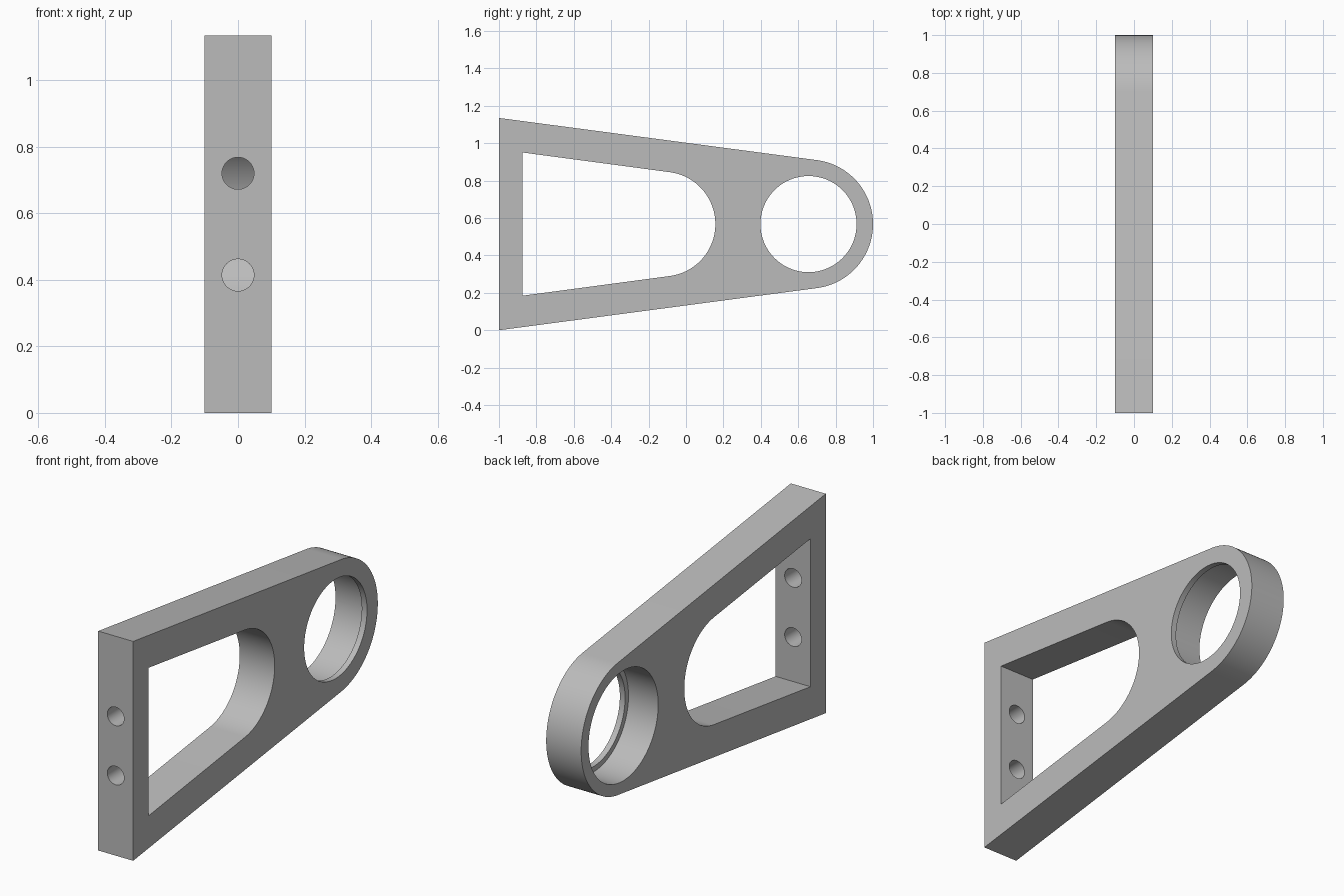
import bpy
import bmesh
from math import asin, atan2, cos, hypot, pi, sin
from mathutils import Matrix

cube = bpy.data.objects.get("Cube")
if cube:
    bpy.data.objects.remove(cube, do_unlink=True)

MID = 0.5675      # height of the symmetry plane
HALF = 0.1        # half thickness of the arm
BORE_Y = 0.655    # centre of the bearing bore

grey = bpy.data.materials.new("plain grey")
grey.use_nodes = True
colour = (0.5, 0.5, 0.5, 1)
grey.diffuse_color = colour
grey.node_tree.nodes["Principled BSDF"].inputs["Base Color"].default_value = colour


def finish(name, bm):
    bmesh.ops.recalc_face_normals(bm, faces=bm.faces)
    mesh = bpy.data.meshes.new(name)
    bm.to_mesh(mesh)
    bm.free()
    mesh.materials.append(grey)
    obj = bpy.data.objects.new(name, mesh)
    bpy.context.collection.objects.link(obj)
    return obj


def tapered_prism(name, y_end, half_height, y_round, radius, half_width, steps=64):
    """Flat end at y_end, straight sides tangent to a round end."""
    run = y_round - y_end
    slope = atan2(half_height, run) - asin(radius / hypot(run, half_height))
    start = pi / 2 - slope
    profile = [(y_end, MID + half_height)]
    for i in range(steps + 1):
        a = start - 2 * start * i / steps
        profile.append((y_round + radius * cos(a), MID + radius * sin(a)))
    profile.append((y_end, MID - half_height))
    bm = bmesh.new()
    face = bm.faces.new([bm.verts.new((-half_width, y, z)) for y, z in profile])
    side = bmesh.ops.extrude_face_region(bm, geom=[face])["geom"]
    moved = [v for v in side if isinstance(v, bmesh.types.BMVert)]
    bmesh.ops.translate(bm, verts=moved, vec=(2 * half_width, 0, 0))
    return finish(name, bm)


def cylinder(name, centre, radius, length, axis, segments):
    turn = Matrix.Rotation(pi / 2, 4, "Y" if axis == "X" else "X")
    bm = bmesh.new()
    bmesh.ops.create_cone(bm, cap_ends=True, segments=segments, radius1=radius,
                          radius2=radius, depth=length,
                          matrix=Matrix.Translation(centre) @ turn)
    return finish(name, bm)


# Arm body with a rounded nose
arm = tapered_prism("bracket_arm", -1, MID, BORE_Y, 0.345, HALF)

# Window, stepped bore with a thin retaining lip, and two bolt holes
LIP = 0.03
cutters = [
    tapered_prism("window_cutter", -0.875, 0.383, -0.123, 0.28, 0.2),
    cylinder("lip_cutter", (0, BORE_Y, MID), 0.257, 0.6, "X", 96),
    cylinder("bore_cutter", (-LIP - 0.1, BORE_Y, MID), 0.285, 2 * HALF + 0.2, "X", 96),
]
for side in (-1, 1):
    cutters.append(cylinder("bolt_cutter", (0, -0.95, MID + side * 0.153),
                            0.048, 0.3, "Y", 40))

for cutter in cutters:
    cut = arm.modifiers.new(cutter.name, "BOOLEAN")
    cut.operation = "DIFFERENCE"
    cut.solver = "EXACT"
    cut.object = cutter
    cutter.hide_render = True

# Bake the cuts and remove the cutters
graph = bpy.context.evaluated_depsgraph_get()
baked = bpy.data.meshes.new_from_object(arm.evaluated_get(graph))
arm.modifiers.clear()
arm.data = baked
baked.name = "bracket_arm"
for cutter in cutters:
    bpy.data.objects.remove(cutter, do_unlink=True)

# Smooth round walls, crisp edges
bpy.ops.object.select_all(action="DESELECT")
arm.select_set(True)
bpy.context.view_layer.objects.active = arm
bpy.ops.object.shade_smooth_by_angle(angle=pi / 6)
